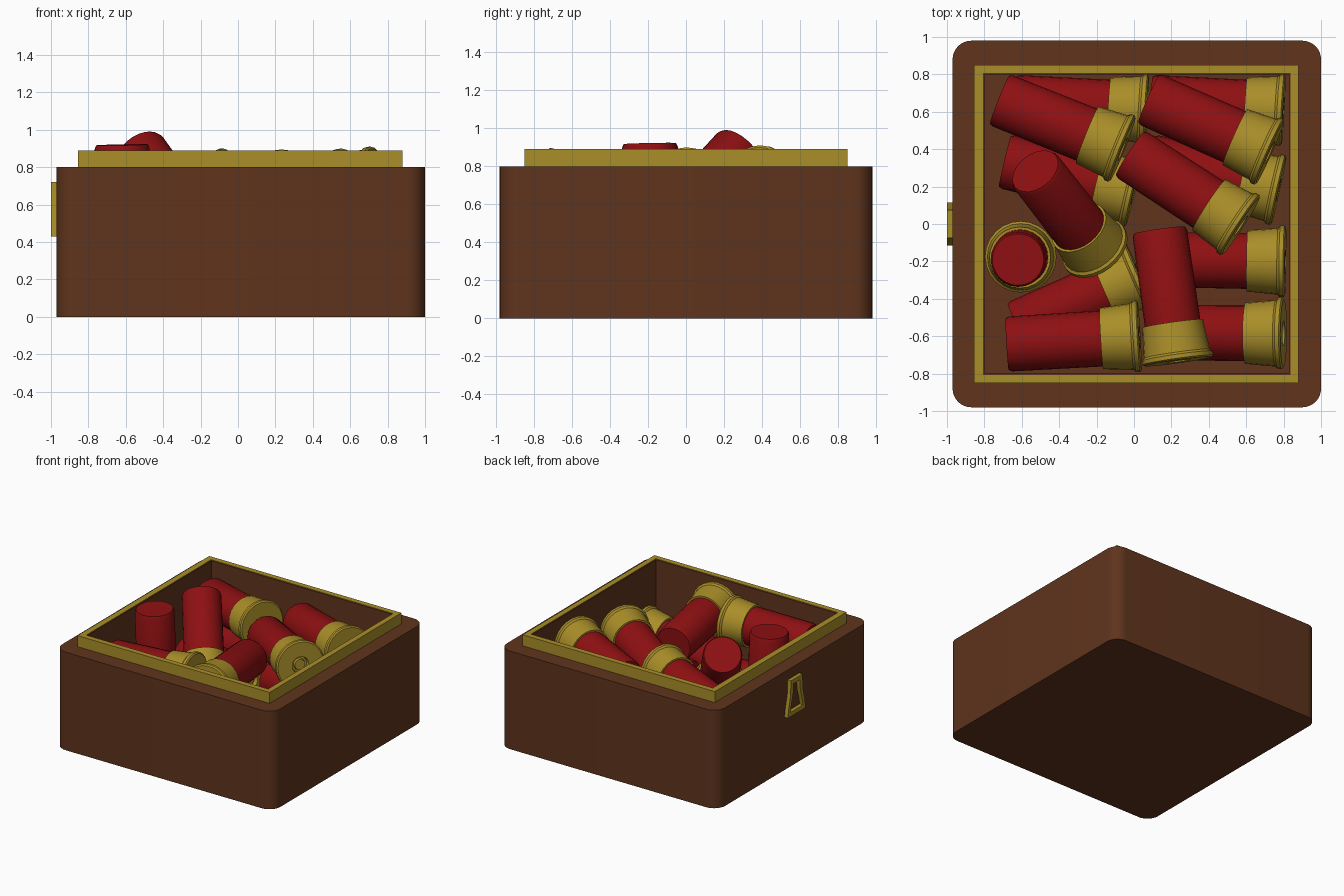
import bpy, bmesh, math
from mathutils import Vector, Matrix

if "Cube" in bpy.data.objects:
    bpy.data.objects.remove(bpy.data.objects["Cube"])


def material(name, rgb):
    m = bpy.data.materials.new(name)
    m.diffuse_color = (*rgb, 1)
    m.use_nodes = True
    m.node_tree.nodes["Principled BSDF"].inputs["Base Color"].default_value = m.diffuse_color
    return m


WOOD = material("wood", (0.115, 0.034, 0.012))
BRASS = material("brass", (0.40, 0.27, 0.022))
RED = material("red", (0.27, 0.005, 0.006))


def rect(x0, x1, y0, y1, r=0, n=8):
    """Rectangle outline, with rounded corners when r > 0."""
    if r == 0:
        return [(x0, y0), (x1, y0), (x1, y1), (x0, y1)]
    pts = []
    corners = [(x1 - r, y1 - r), (x0 + r, y1 - r), (x0 + r, y0 + r), (x1 - r, y0 + r)]
    for i, (cx, cy) in enumerate(corners):
        for k in range(n + 1):
            a = math.pi / 2 * (i + k / n)
            pts.append((cx + r * math.cos(a), cy + r * math.sin(a)))
    return pts


def smooth(mesh):
    mesh.polygons.foreach_set("use_smooth", [True] * len(mesh.polygons))
    mesh.set_sharp_from_angle(angle=math.radians(35))


def add(name, mesh, matrix=Matrix()):
    ob = bpy.data.objects.new(name, mesh)
    ob.matrix_world = matrix
    bpy.context.collection.objects.link(ob)
    return ob


def slab(name, outlines, z0, z1, mat, matrix=Matrix()):
    """Extruded outline; further outlines become holes."""
    cu = bpy.data.curves.new(name, 'CURVE')
    cu.dimensions = '2D'
    cu.fill_mode = 'BOTH'
    cu.extrude = (z1 - z0) / 2
    for pts in outlines:
        sp = cu.splines.new('POLY')
        sp.points.add(len(pts) - 1)
        for p, (x, y) in zip(sp.points, pts):
            p.co = (x, y, 0, 1)
        sp.use_cyclic_u = True
    tmp = bpy.data.objects.new("tmp", cu)
    bpy.context.collection.objects.link(tmp)
    dg = bpy.context.evaluated_depsgraph_get()
    mesh = bpy.data.meshes.new_from_object(tmp.evaluated_get(dg))
    bpy.data.objects.remove(tmp)
    mesh.transform(Matrix.Translation((0, 0, (z0 + z1) / 2)))
    bm = bmesh.new()
    bm.from_mesh(mesh)
    bmesh.ops.remove_doubles(bm, verts=bm.verts, dist=1e-4)
    bmesh.ops.recalc_face_normals(bm, faces=bm.faces)
    bm.to_mesh(mesh)
    bm.free()
    mesh.materials.clear()
    mesh.materials.append(mat)
    smooth(mesh)
    return add(name, mesh, matrix)


def lathe(name, profile, mat, n=24):
    """Mesh of an (r, z) profile spun round z."""
    bm = bmesh.new()
    vs = [bm.verts.new((r, 0, z)) for r, z in profile]
    es = [bm.edges.new(p) for p in zip(vs, vs[1:])]
    bmesh.ops.spin(bm, geom=vs + es, axis=(0, 0, 1), cent=(0, 0, 0),
                   angle=math.tau, steps=n, use_duplicate=False)
    bmesh.ops.remove_doubles(bm, verts=bm.verts, dist=1e-5)
    bmesh.ops.recalc_face_normals(bm, faces=bm.faces)
    mesh = bpy.data.meshes.new(name)
    bm.to_mesh(mesh)
    bm.free()
    mesh.materials.append(mat)
    smooth(mesh)
    return mesh


# Box: floor, walls, inner lining and brass rim
outer = rect(-0.97, 1.0, -0.98, 0.98, 0.1)
cavity = rect(-0.80, 0.83, -0.80, 0.80)
lining = rect(-0.806, 0.836, -0.806, 0.806)
slab("box_floor", [outer], 0, 0.15, WOOD)
slab("box_walls", [outer, cavity], 0.15, 0.80, WOOD)
slab("rim_lining", [lining, cavity], 0.80, 0.885, WOOD)
slab("brass_rim", [rect(-0.855, 0.88, -0.85, 0.85), lining], 0.80, 0.89, BRASS)

# Catch on the left wall: a flared open loop
to_left = Matrix(((0, 0, -1, -0.965), (-1, 0, 0, 0), (0, 1, 0, 0), (0, 0, 0, 1)))
half_out = [(0.115, 0.43), (0.105, 0.50), (0.08, 0.60), (0.075, 0.72)]
half_in = [(0.08, 0.465), (0.07, 0.52), (0.045, 0.61), (0.04, 0.685)]
loops = [h + [(-x, z) for x, z in reversed(h)] for h in (half_out, half_in)]
slab("catch_loop", loops, 0, 0.035, BRASS, to_left)

# Cartridge meshes shared by every cartridge
head = lathe("cartridge_head", [
    (0, 0.012), (0.04, 0.012), (0.045, 0.03), (0.06, 0.03), (0.066, 0), (0.18, 0),
    (0.191, 0.008), (0.191, 0.03), (0.178, 0.042), (0.164, 0.205), (0.15, 0.205),
    (0.14, 0.17)], BRASS)
hull = lathe("cartridge_hull", [
    (0.15, 0.15), (0.147, 0.69), (0.138, 0.71), (0, 0.71)], RED)

# (base centre, tip centre) of each cartridge
poses = [
    # upper layer
    ((-0.06, 0.40, 0.71), (-0.706, 0.66, 0.67)),
    ((0.727, 0.382, 0.72), (0.086, 0.666, 0.68)),
    ((0.572, -0.01, 0.71), (0.005, 0.36, 0.66)),
    ((0.235, -0.735, 0.705), (0.14, -0.06, 0.67)),
    ((0.03, -0.60, 0.69), (-0.69, -0.643, 0.67)),
    # leaning and upright
    ((-0.20, -0.14, 0.42), (-0.53, 0.285, 0.89)),
    ((-0.605, -0.175, 0.21), (-0.62, -0.19, 0.92)),
    # lower layer
    ((0.81, -0.20, 0.36), (0.10, -0.19, 0.34)),
    ((0.80, -0.585, 0.41), (0.11, -0.58, 0.34)),
    ((0.80, 0.61, 0.37), (0.10, 0.65, 0.35)),
    ((0.775, 0.18, 0.36), (0.10, 0.33, 0.34)),
    ((0.07, 0.61, 0.37), (-0.63, 0.65, 0.35)),
    ((0.0, 0.17, 0.36), (-0.67, 0.33, 0.34)),
    ((0.03, -0.27, 0.36), (-0.61, -0.55, 0.34)),
]
for i, (base, tip) in enumerate(poses):
    base, tip = Vector(base), Vector(tip)
    m = Matrix.Translation(base) @ (tip - base).to_track_quat('Z', 'Y').to_matrix().to_4x4()
    add(f"cartridge_head_{i + 1}", head, m)
    add(f"cartridge_hull_{i + 1}", hull, m)
